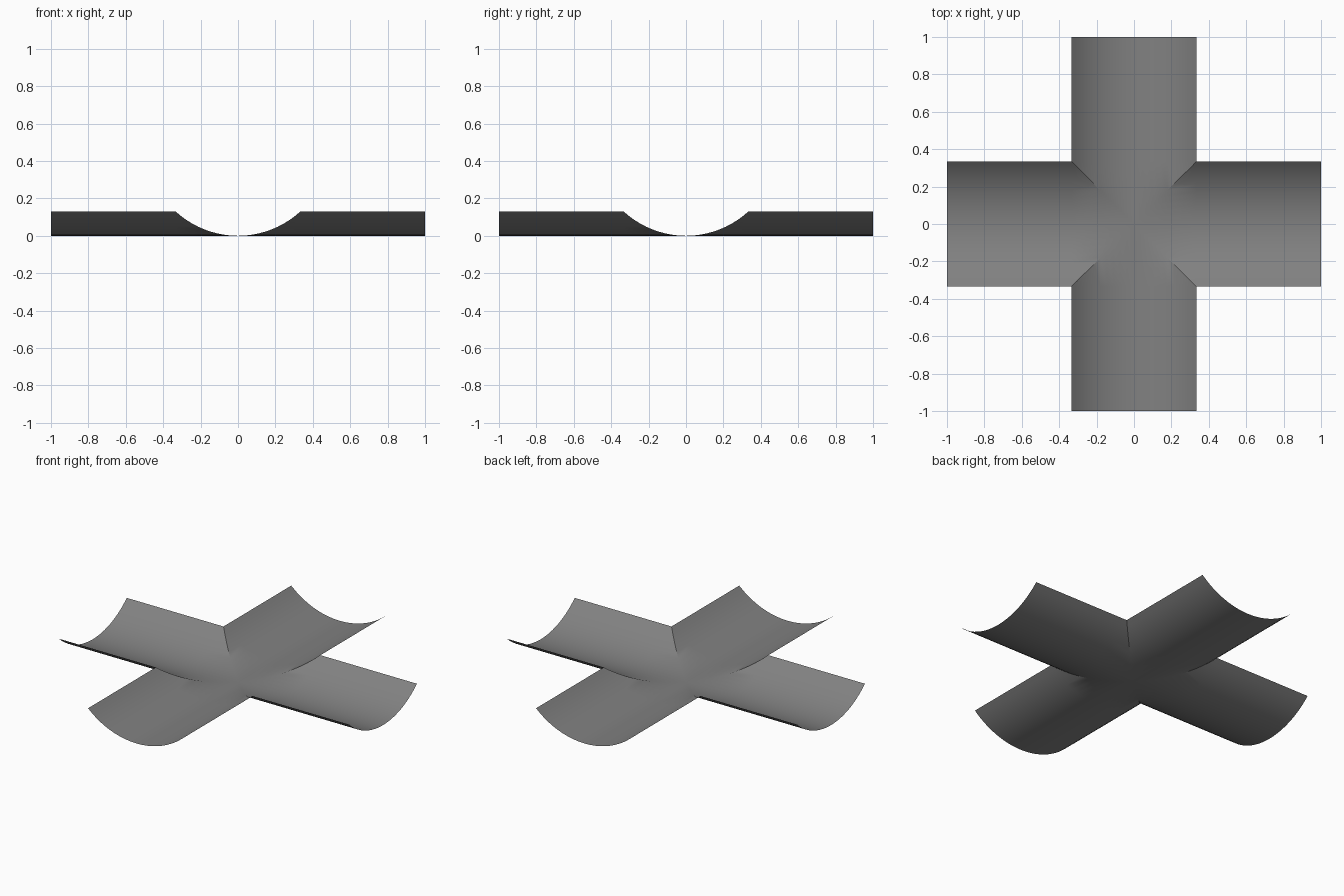
import bpy, bmesh, math
from mathutils import Matrix

cube = bpy.data.objects.get("Cube")
if cube:
    bpy.data.objects.remove(cube, do_unlink=True)

HALF_WIDTH = 1 / 3
DEPTH = 0.13
RADIUS = (HALF_WIDTH ** 2 + DEPTH ** 2) / (2 * DEPTH)
SEGMENTS = 20

# Plain grey surface
grey = bpy.data.materials.new("mid grey")
grey.use_nodes = True
colour = (0.22, 0.22, 0.22, 1)
grey.diffuse_color = colour
grey.node_tree.nodes["Principled BSDF"].inputs["Base Color"].default_value = colour


def trough_arm(bm, turn):
    """One curved arm, mitred at the centre along both diagonals."""
    sweep = math.asin(HALF_WIDTH / RADIUS)
    spin = Matrix.Rotation(turn, 4, "Z")
    rows = []
    for i in range(SEGMENTS + 1):
        angle = sweep * (2 * i / SEGMENTS - 1)
        y = RADIUS * math.sin(angle)
        z = RADIUS * (1 - math.cos(angle))
        row = [bm.verts.new((x, y, z)) for x in (abs(y), HALF_WIDTH, 1)]
        for v in row:
            v.co = spin @ v.co
        rows.append(row)
    for a, b in zip(rows, rows[1:]):
        for k in range(2):
            bm.faces.new((a[k], a[k + 1], b[k + 1], b[k]))


# Four arms joined into one open sheet
bm = bmesh.new()
for n in range(4):
    trough_arm(bm, n * math.pi / 2)
bmesh.ops.remove_doubles(bm, verts=bm.verts[:], dist=0.0001)
mesh = bpy.data.meshes.new("trough_crossing")
bm.to_mesh(mesh)
bm.free()
mesh.materials.append(grey)

crossing = bpy.data.objects.new("trough_crossing", mesh)
bpy.context.collection.objects.link(crossing)
bpy.ops.object.select_all(action="DESELECT")
crossing.select_set(True)
bpy.context.view_layer.objects.active = crossing
bpy.ops.object.shade_smooth_by_angle(angle=math.radians(30))
